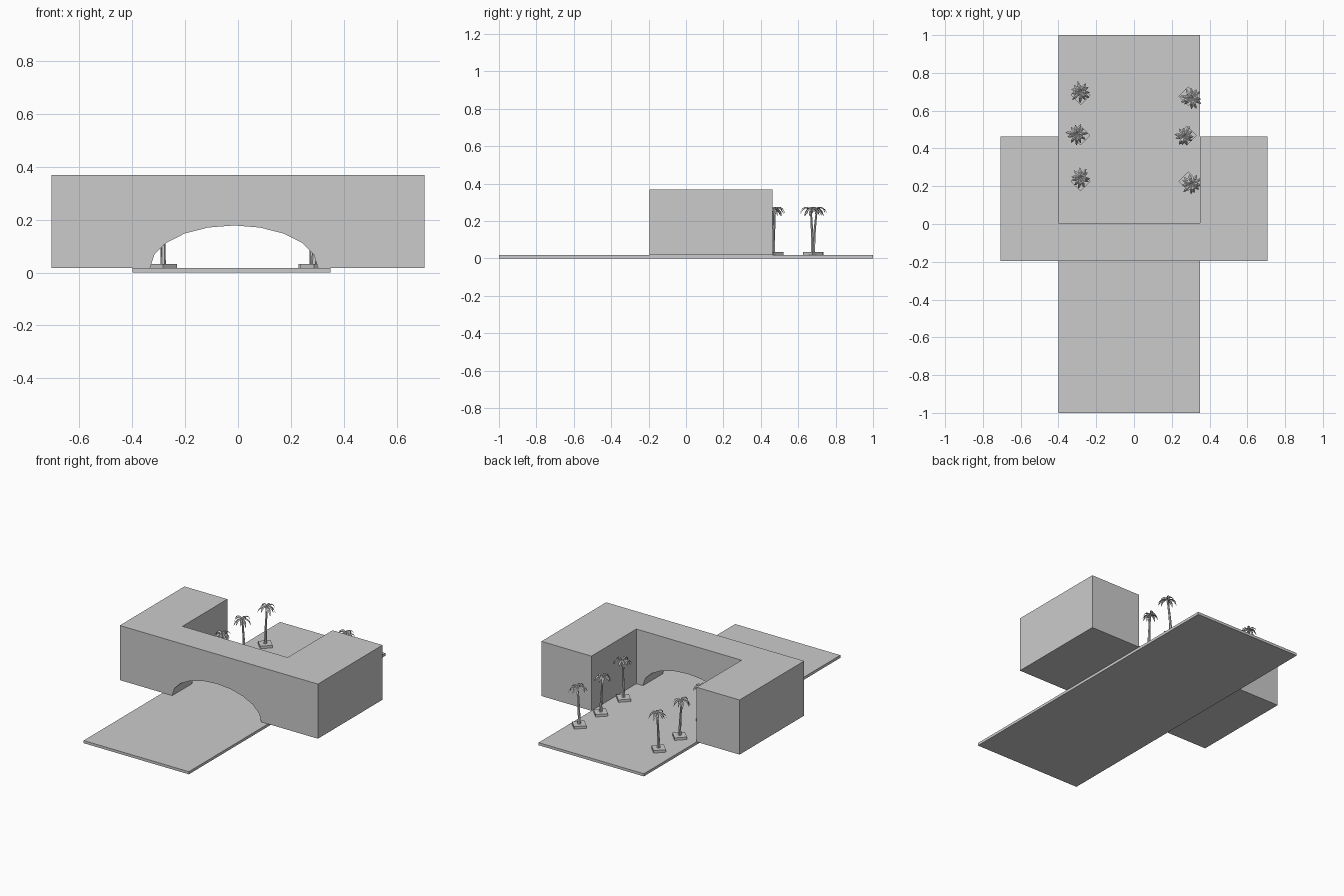
import bpy, bmesh, math, random
from mathutils import Vector

if "Cube" in bpy.data.objects:
    bpy.data.objects.remove(bpy.data.objects["Cube"])

random.seed(4)
FLOOR = 0.017      # top of the ground slab
POT_TOP = 0.033


def make_object(name, bm):
    bmesh.ops.recalc_face_normals(bm, faces=bm.faces[:])
    mesh = bpy.data.meshes.new(name)
    bm.to_mesh(mesh)
    bm.free()
    obj = bpy.data.objects.new(name, mesh)
    bpy.context.collection.objects.link(obj)
    return obj


def prism(name, outline, offset):
    """Extrude a closed outline of 3D points along offset."""
    bm = bmesh.new()
    face = bm.faces.new([bm.verts.new(p) for p in outline])
    ext = bmesh.ops.extrude_face_region(bm, geom=[face])
    verts = [g for g in ext["geom"] if isinstance(g, bmesh.types.BMVert)]
    bmesh.ops.translate(bm, verts=verts, vec=offset)
    return make_object(name, bm)


# Ground slab
prism("ground_slab", [(-0.40, -1, 0), (0.35, -1, 0), (0.35, 1, 0), (-0.40, 1, 0)], (0, 0, FLOOR))

# U-shaped building, courtyard open to the back
plan = [(-0.706, -0.195), (0.706, -0.195), (0.706, 0.463), (0.35, 0.463),
        (0.35, 0.006), (-0.40, 0.006), (-0.40, 0.463), (-0.706, 0.463)]
building = prism("building", [(x, y, FLOOR) for x, y in plan], (0, 0, 0.369 - FLOOR))

# Elliptical archway through the front wall
arch = [(-0.015 + 0.317 * math.cos(math.pi * k / 10), -0.3,
         0.019 + 0.159 * math.sin(math.pi * k / 10)) for k in range(11)]
arch = [(0.302, -0.3, -0.05)] + arch + [(-0.332, -0.3, -0.05)]
cutter = prism("arch_cutter", arch, (0, 0.4, 0))
cutter.hide_render = True
mod = building.modifiers.new("archway", 'BOOLEAN')
mod.operation = 'DIFFERENCE'
mod.solver = 'EXACT'
mod.object = cutter
bpy.context.view_layer.objects.active = building
bpy.ops.object.modifier_apply(modifier=mod.name)
bpy.data.objects.remove(cutter)


def add_trunk(bm, base, lean):
    """Tapered six-sided trunk that curves towards its lean; returns its top."""
    rings = []
    for i in range(7):
        t = i / 6
        c = Vector((base[0] + lean[0] * t ** 1.6, base[1] + lean[1] * t ** 1.6,
                    POT_TOP - 0.004 + 0.234 * t))
        r = 0.0105 - 0.005 * t ** 0.6
        rings.append([bm.verts.new(c + Vector((r * math.cos(a), r * math.sin(a), 0)))
                      for a in (math.tau * k / 6 for k in range(6))])
    for low, high in zip(rings, rings[1:]):
        for k in range(6):
            n = (k + 1) % 6
            bm.faces.new((low[k], low[n], high[n], high[k]))
    bm.faces.new(rings[0])
    bm.faces.new(rings[-1])
    return c


def add_frond(bm, top, angle, length, lift):
    """Arched folded leaf with a raised midrib."""
    out = Vector((math.cos(angle), math.sin(angle), 0))
    side = Vector((-out.y, out.x, 0))
    rows = []
    for t, w in ((0, 0.002), (0.25, 0.006), (0.5, 0.0085), (0.75, 0.0065), (1, 0.001)):
        z = lift * 4 * t * (1 - 0.55 * t) - 0.045 * t ** 2.5
        mid = top + out * (length * (t - 0.12 * t ** 3)) + Vector((0, 0, z))
        drop = Vector((0, 0, -0.5 * w))
        rows.append([bm.verts.new(p) for p in
                     (mid - side * w + drop, mid, mid + side * w + drop)])
    for a, b in zip(rows, rows[1:]):
        for k in range(2):
            bm.faces.new((a[k], a[k + 1], b[k + 1], b[k]))


# Six palms in square planters turned 45 degrees: position, lean
palms = [((-0.283, 0.682), (0.0, 0.018)), ((-0.283, 0.468), (-0.02, 0.008)),
         ((-0.283, 0.226), (0.0, 0.018)), ((0.287, 0.677), (0.018, -0.010)),
         ((0.280, 0.468), (-0.014, -0.004)), ((0.287, 0.226), (0.018, -0.014))]
for i, ((x, y), lean) in enumerate(palms, 1):
    h = 0.052
    prism(f"planter_{i}", [(x - h, y, FLOOR), (x, y - h, FLOOR), (x + h, y, FLOOR),
                           (x, y + h, FLOOR)], (0, 0, POT_TOP - FLOOR))
    bm = bmesh.new()
    crown = add_trunk(bm, (x, y), lean)
    make_object(f"palm_trunk_{i}", bm)
    bm = bmesh.new()
    for k in range(11):
        add_frond(bm, crown, math.tau * k / 11 + random.uniform(-0.15, 0.15),
                  random.uniform(0.052, 0.070), (0.011, 0.005, 0.014)[k % 3])
    make_object(f"palm_fronds_{i}", bm)
